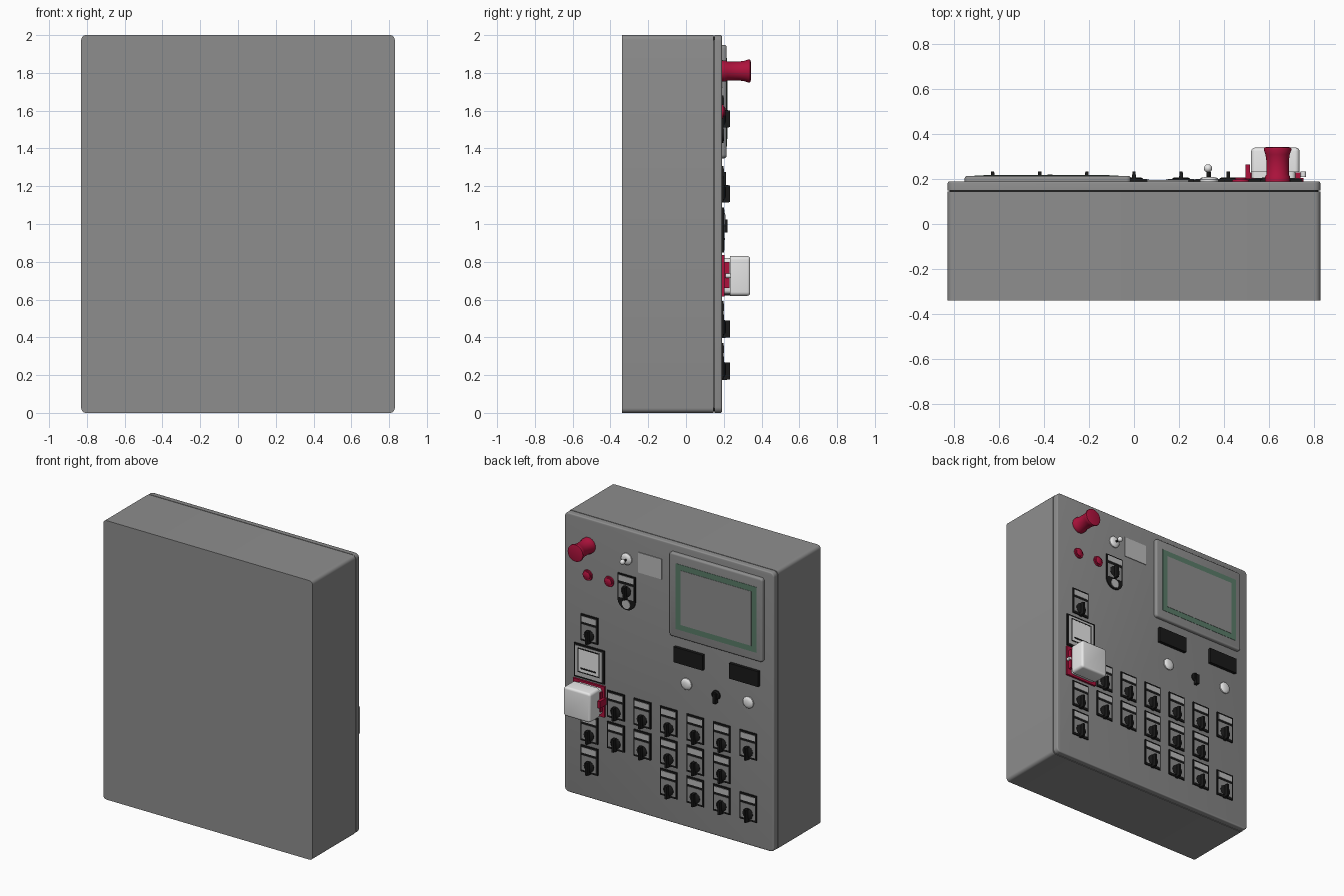
import bpy, bmesh, math
from mathutils import Matrix

if "Cube" in bpy.data.objects:
    bpy.data.objects.remove(bpy.data.objects["Cube"])


def mat(name, *rgb):
    m = bpy.data.materials.new(name)
    m.diffuse_color = (*rgb, 1)
    m.use_nodes = True
    m.node_tree.nodes["Principled BSDF"].inputs["Base Color"].default_value = m.diffuse_color
    return m


GREY = mat("cabinet grey", .27, .27, .27)
BLACK = mat("black plastic", .01, .01, .01)
RED = mat("signal red", .42, .006, .045)
WHITE = mat("off white", .8, .8, .8)
SILVER = mat("label silver", .5, .5, .5)
GREEN = mat("screen green", .1, .2, .14)
F = .19  # y of the door face


def finish(bm, name, m):
    bmesh.ops.recalc_face_normals(bm, faces=bm.faces)
    me = bpy.data.meshes.new(name)
    bm.to_mesh(me)
    bm.free()
    me.materials.append(m)
    ob = bpy.data.objects.new(name, me)
    bpy.context.collection.objects.link(ob)
    bpy.context.view_layer.objects.active = ob
    bpy.ops.object.select_all(action='DESELECT')
    ob.select_set(True)
    bpy.ops.object.shade_smooth_by_angle(angle=math.radians(35))
    return ob


def box(name, m, x, z, w, h, y0, y1, round_y=0, bevel=0, taper=0):
    """Box centred at x, z; round_y rounds the edges along y, taper narrows the outer end."""
    bm = bmesh.new()
    bmesh.ops.create_cube(bm, size=1)
    for v in bm.verts:
        t = taper if v.co.y > 0 else 0
        v.co = (x + v.co.x * (w - 2 * t), y1 if v.co.y > 0 else y0, z + v.co.z * (h - 2 * t))
    if round_y:
        es = [e for e in bm.edges if abs(e.verts[0].co.y - e.verts[1].co.y) > 1e-4]
        bmesh.ops.bevel(bm, geom=es, offset=round_y, segments=5, profile=.5, affect='EDGES')
    if bevel:
        es = [e for e in bm.edges if all(abs(v.co.y - y1) < 1e-5 for v in e.verts)]
        bmesh.ops.bevel(bm, geom=es, offset=bevel, segments=3, profile=.5, affect='EDGES')
    return finish(bm, name, m)


def turned(name, m, x, z, profile, n=32):
    """Lathe a (radius, y) profile around a y axis through x, z."""
    bm = bmesh.new()
    rings = [[bm.verts.new((x + r * math.cos(k * math.tau / n), y, z + r * math.sin(k * math.tau / n)))
              for k in range(n)] for r, y in profile]
    for a, b in zip(rings, rings[1:]):
        for k in range(n):
            bm.faces.new((a[k], a[k - 1], b[k - 1], b[k]))
    bm.faces.new(rings[0])
    bm.faces.new(rings[-1])
    return finish(bm, name, m)


def frame(name, m, x, z, w, h, t, y0, y1):
    """Rectangular frame of bar width t."""
    for s in (-1, 1):
        box(name, m, x + s * (w - t) / 2, z, t, h, y0, y1)
        box(name, m, x, z + s * (h - t) / 2, w - 2 * t, t, y0, y1)


def lever(x, z):
    """Rotary knob with a lever pointing down."""
    turned("switch_knob", BLACK, x, z, [(.04, F), (.04, F + .012), (.03, F + .018)], 24)
    box("switch_lever", BLACK, x, z - .008, .02, .095, F, F + .043, taper=.003)


def switch(x, z):
    box("switch_plate", BLACK, x, z, .135, .19, F, F + .008)
    box("switch_label", SILVER, x, z + .062, .115, .04, F, F + .011)
    box("switch_face", GREY, x, z - .028, .115, .105, F, F + .010)
    lever(x, z - .045)


def lamp(x, z):
    turned("lamp", WHITE, x, z, [(.041, F), (.041, F + .008), (.034, F + .015), (.018, F + .02)])


# cabinet body, seam and door
box("cabinet_body", GREY, 0, 1, 1.66, 2, -.34, .145, round_y=.025)
box("door_seam", BLACK, 0, 1, 1.645, 1.985, .14, .155, round_y=.025)
box("door", GREY, 0, 1, 1.66, 2, .15, F, round_y=.03, bevel=.008)

# screen with bezel
box("screen_bezel", GREY, -.385, 1.648, .74, .6, F, F + .025, round_y=.02, bevel=.012)
box("screen_border", GREEN, -.39, 1.645, .64, .47, F + .02, F + .027)
box("screen", GREY, -.39, 1.645, .56, .39, F + .02, F + .029)

# displays, lamps and label plate
for x in (-.165, -.605):
    box("display", BLACK, x, 1.22, .23, .11, F, F + .022)
for x, z in ((.335, 1.795), (-.14, 1.025), (-.63, 1.025)):
    lamp(x, z)
turned("lamp_stem", BLACK, .33, 1.795, [(.007, F), (.007, F + .045)], 12)
turned("lamp_ball", WHITE, .33, 1.795,
       [(.018 * math.sin(a * math.pi / 10) + .0005, .248 - .018 * math.cos(a * math.pi / 10))
        for a in range(11)], 20)
box("label_plate", SILVER, .15, 1.795, .185, .145, F, F + .005)

# toggle switch
turned("toggle_base", BLACK, -.375, 1.01, [(.032, F), (.032, F + .01), (.024, F + .016)], 24)
box("toggle_lever", BLACK, -.375, .99, .022, .07, F, F + .03)

# emergency knob and push buttons
turned("emergency_knob", RED, .64, 1.81,
       [(.056, F), (.056, F + .02), (.05, F + .03), (.05, F + .09), (.054, F + .12),
        (.062, F + .142), (.06, F + .15), (.05, F + .153)])
for x in (.645, .475):
    turned("push_button_ring", RED, x, 1.595, [(.038, F), (.036, F + .008)])
    turned("push_button", RED, x, 1.595, [(.026, F), (.026, F + .014), (.02, F + .018)])

# key switch with rounded tongue
box("key_plate", BLACK, .335, 1.59, .14, .18, F, F + .008)
turned("key_tongue", BLACK, .335, 1.5, [(.07, F), (.07, F + .008)])
box("key_label", SILVER, .335, 1.65, .12, .04, F, F + .011)
box("key_face", GREY, .335, 1.56, .12, .1, F, F + .010)
turned("key_disc", SILVER, .335, 1.472, [(.032, F), (.032, F + .012)])
lever(.335, 1.565)

# square meter
box("meter_frame", BLACK, .63, .968, .24, .24, F, F + .01)
box("meter_face", SILVER, .63, .968, .215, .215, F, F + .013)
frame("meter_window", BLACK, .63, .975, .175, .175, .008, F, F + .015)
box("meter_glass", WHITE, .63, .975, .159, .159, F, F + .0145)
box("meter_scale", BLACK, .63, .92, .12, .01, F, F + .017)

# guarded switch under a hinged cover
box("guard_base", RED, .63, .725, .25, .22, F, F + .014)
box("guard_hinge", RED, .63, .73, .225, .14, F, F + .04)
box("guard_cover", WHITE, .63, .725, .215, .21, F + .042, F + .15, round_y=.02, bevel=.015)
box("guard_skirt", WHITE, .622, .725, .195, .19, F + .01, F + .045, round_y=.02)
box("guard_latch", RED, .507, .73, .02, .05, F, F + .075)
turned("guard_pin", WHITE, .755, .725, [(.012, F + .02), (.012, F + .045)], 16)

# rotary switch grid: column x, rows used
ROWS = (.72, .497, .274)
GRID = {.63: (1, 2), .42: (0, 1), .21: (0, 1), 0: (0, 1, 2), -.21: (0, 1, 2), -.42: (0, 1, 2), -.63: (0, 2)}
for x, rows in GRID.items():
    for r in rows:
        switch(x, ROWS[r])
switch(.63, 1.213)
